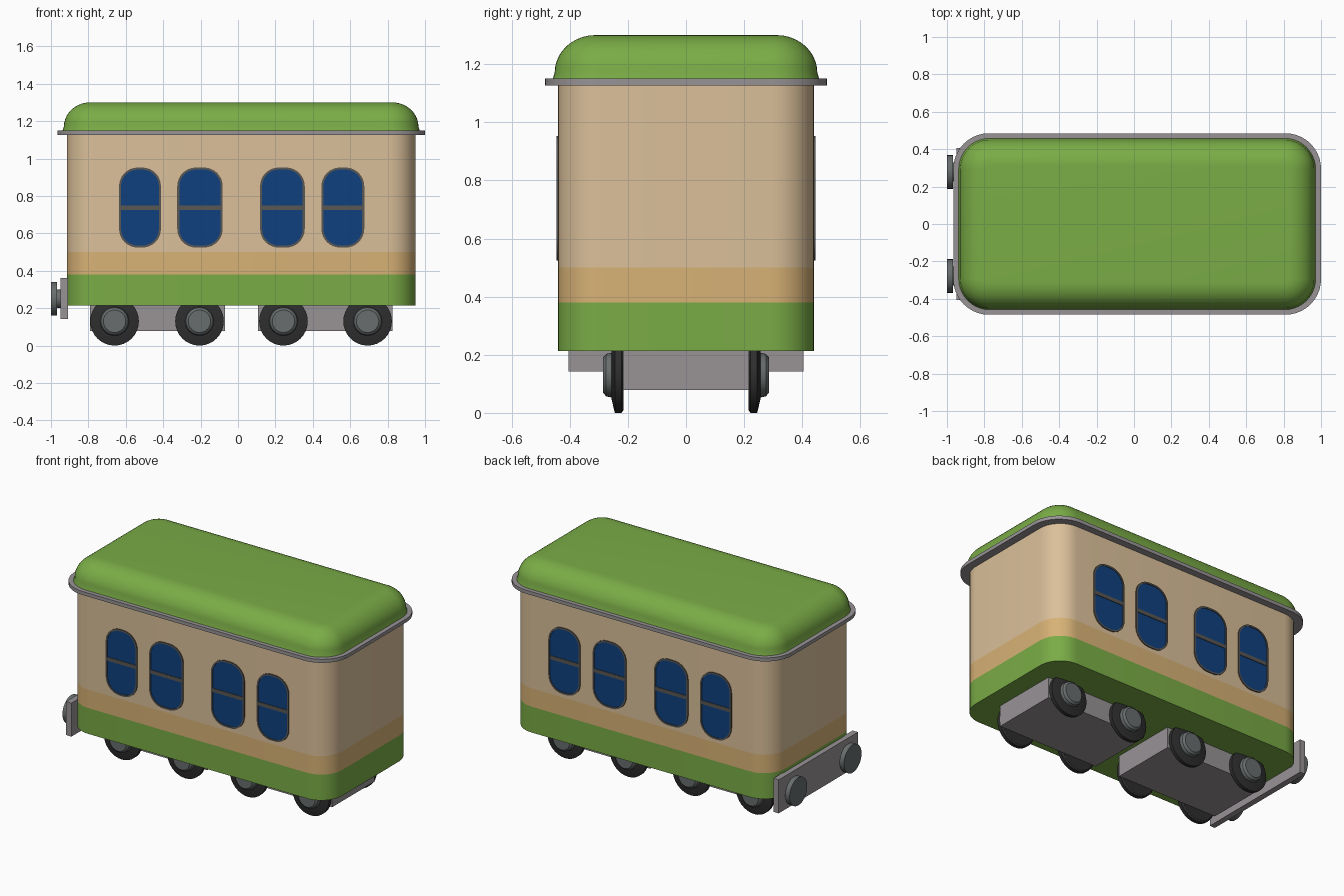
import bpy, bmesh, math

if "Cube" in bpy.data.objects:
    bpy.data.objects.remove(bpy.data.objects["Cube"])

def material(name, r, g, b):
    lin = [(c / 255 / 12.92) if c < 10 else ((c / 255 + 0.055) / 1.055) ** 2.4 for c in (r, g, b)]
    m = bpy.data.materials.new(name)
    m.diffuse_color = (*lin, 1)
    m.use_nodes = True
    m.node_tree.nodes["Principled BSDF"].inputs["Base Color"].default_value = m.diffuse_color
    return m

GREEN = material("leaf green", 122, 172, 70)
BEIGE = material("beige", 219, 192, 154)
TAN = material("tan", 216, 178, 118)
BLUE = material("glass blue", 14, 64, 126)
GREY = material("grey", 152, 147, 150)
DARK = material("frame grey", 88, 87, 84)
BLACK = material("tyre black", 46, 46, 46)
STEEL = material("steel grey", 104, 109, 109)

CX = 0.017  # centre of the body along x

def loft(name, rings, mats, rule=None, caps=True, loop=False, angle=35):
    """Skin a list of equal-length point rings."""
    bm = bmesh.new()
    rows = [[bm.verts.new(p) for p in ring] for ring in rings]
    n = len(rows[0])
    pairs = list(zip(rows, rows[1:])) + ([(rows[-1], rows[0])] if loop else [])
    for a, b in pairs:
        for i in range(n):
            j = (i + 1) % n
            bm.faces.new((a[i], a[j], b[j], b[i]))
    if caps:
        bm.faces.new(rows[0])
        bm.faces.new(rows[-1])
    bmesh.ops.recalc_face_normals(bm, faces=bm.faces)
    for f in bm.faces:
        f.smooth = True
        if rule:
            f.material_index = rule(f.calc_center_median())
    me = bpy.data.meshes.new(name)
    bm.to_mesh(me)
    bm.free()
    for m in mats:
        me.materials.append(m)
    me.set_sharp_from_angle(angle=math.radians(angle))
    ob = bpy.data.objects.new(name, me)
    bpy.context.collection.objects.link(ob)
    return ob

def rounded(hx, hy, r, seg=10):
    """Rounded rectangle outline as 2D points."""
    pts = []
    for k, (sx, sy) in enumerate([(1, 1), (-1, 1), (-1, -1), (1, -1)]):
        for i in range(seg + 1):
            a = math.pi / 2 * (k + i / seg)
            pts.append((sx * (hx - r) + r * math.cos(a), sy * (hy - r) + r * math.sin(a)))
    return pts

def flat_ring(z, hx, hy, r):
    return [(CX + x, y, z) for x, y in rounded(hx, hy, r)]

def box(name, x0, x1, y0, y1, z0, z1, mat):
    ring = lambda z: [(x0, y0, z), (x1, y0, z), (x1, y1, z), (x0, y1, z)]
    return loft(name, [ring(z0), ring(z1)], [mat])

def lathe(name, axis, centre, profile, mat, seg=32):
    """Turn (offset, radius) pairs around the x or y axis."""
    rings = []
    for d, r in profile:
        ring = []
        for i in range(seg):
            a = 2 * math.pi * i / seg
            u, w = r * math.cos(a), r * math.sin(a)
            off = (d, u, w) if axis == "x" else (u, d, w)
            ring.append(tuple(c + o for c, o in zip(centre, off)))
        rings.append(ring)
    return loft(name, rings, [mat])

# Body with colour bands by height
loft("body", [flat_ring(z, 0.932, 0.44, 0.15) for z in (0.213, 0.38, 0.50, 1.135)],
     [GREEN, TAN, BEIGE], lambda c: 0 if c.z < 0.38 else 1 if c.z < 0.5 else 2 if c.z < 1.2 else 0)

# Rim under the roof
loft("roof_rim", [flat_ring(z, 0.983, 0.485, 0.19) for z in (1.127, 1.15)], [GREY])

# Domed roof
roof = [flat_ring(1.145, 0.956, 0.46, 0.168)]
for i in range(11):
    a = math.pi / 2 * i / 10
    inset = 0.008 + 0.14 * (1 - math.cos(a))
    roof.append(flat_ring(1.17 + 0.13 * math.sin(a), 0.956 - inset, 0.46 - inset, 0.168 - inset))
loft("roof", roof, [GREEN], angle=50)

# Windows on both sides: glass, frame ring and crossbar
ZC, HZ = 0.738, 0.214
for s, side in ((-1, "front"), (1, "back")):
    for k, (x0, x1) in enumerate([(-0.636, -0.412), (-0.325, -0.082), (0.118, 0.357), (0.446, 0.675)]):
        xc, hw = (x0 + x1) / 2, (x1 - x0) / 2
        def ring(d, inset):
            return [(xc + x, s * (0.44 + d), ZC + z)
                    for x, z in rounded(hw - inset, HZ - inset, 0.1 - inset, 8)]
        loft(f"{side}_window_glass_{k + 1}", [ring(-0.002, 0.004), ring(0.002, 0.004)], [BLUE])
        loft(f"{side}_window_frame_{k + 1}",
             [ring(-0.002, 0), ring(0.006, 0), ring(0.006, 0.011), ring(-0.002, 0.011)],
             [DARK], caps=False, loop=True)
        ya, yb = sorted((s * 0.438, s * 0.4455))
        box(f"{side}_window_bar_{k + 1}", x0 + 0.008, x1 - 0.008, ya, yb, ZC - 0.012, ZC + 0.012, DARK)

# Bogies
box("rear_bogie", -0.79, -0.07, -0.217, 0.217, 0.078, 0.22, GREY)
box("front_bogie", 0.106, 0.826, -0.217, 0.217, 0.078, 0.22, GREY)

# Wheels with hubs
for s, side in ((-1, "front"), (1, "back")):
    for k, x in enumerate((-0.66, -0.206, 0.243, 0.693)):
        c = (x, 0, 0.13)
        lathe(f"{side}_wheel_{k + 1}", "y", c,
              [(s * 0.215, 0.12), (s * 0.222, 0.13), (s * 0.245, 0.13), (s * 0.256, 0.083)], BLACK)
        lathe(f"{side}_hub_{k + 1}", "y", c,
              [(s * 0.25, 0.078), (s * 0.275, 0.073), (s * 0.286, 0.06)], STEEL)

# Buffer beam and buffers
box("buffer_beam", -0.948, -0.91, -0.405, 0.405, 0.143, 0.36, GREY)
for s, side in ((-1, "front"), (1, "back")):
    c = (0, s * 0.278, 0.25)
    lathe(f"{side}_buffer_neck", "x", c, [(-0.975, 0.05), (-0.94, 0.05)], STEEL)
    lathe(f"{side}_buffer_disc", "x", c, [(-1.0, 0.09), (-0.968, 0.09)], STEEL)
